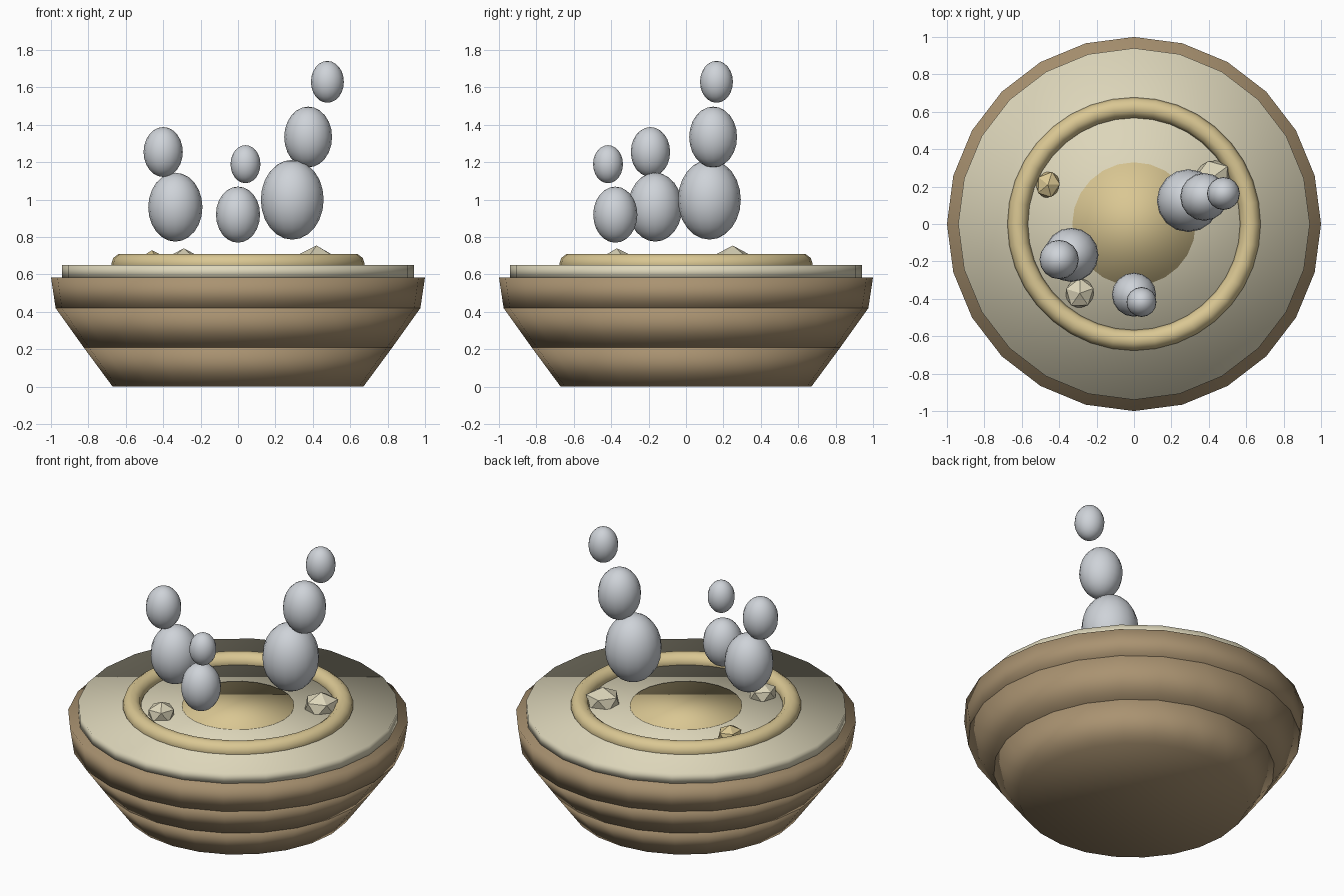
import bpy
from math import pi

cube = bpy.data.objects.get("Cube")
if cube:
    bpy.data.objects.remove(cube, do_unlink=True)


def material(name, rgb):
    m = bpy.data.materials.new(name)
    m.use_nodes = True
    m.diffuse_color = (*rgb, 1)
    m.node_tree.nodes["Principled BSDF"].inputs["Base Color"].default_value = (*rgb, 1)
    return m


earth = material("earth brown", (0.40, 0.29, 0.165))
sand = material("pale sand", (0.72, 0.67, 0.49))
gold = material("sandy gold", (0.70, 0.57, 0.29))
steam = material("steam grey", (0.62, 0.65, 0.69))


def finish(name, mat, smooth=True):
    obj = bpy.context.object
    obj.name = name
    obj.data.materials.append(mat)
    if smooth:
        bpy.ops.object.shade_smooth()
    return obj


def layer(name, mat, r_low, r_high, z_low, z_high):
    bpy.ops.mesh.primitive_cone_add(vertices=24, radius1=r_low, radius2=r_high,
                                    depth=z_high - z_low,
                                    location=(0, 0, (z_low + z_high) / 2))
    return finish(name, mat)


# Stacked ground layers, each a closed smooth drum
layer("lower_layer", earth, 0.67, 0.825, 0, 0.21)
layer("middle_layer", earth, 0.825, 0.975, 0.21, 0.42)
layer("upper_layer", earth, 0.975, 1.0, 0.42, 0.585)
layer("top_plate", sand, 0.94, 0.94, 0.58, 0.65)
layer("centre_pool", gold, 0.33, 0.33, 0.62, 0.657)

# Raised ring around the pool
bpy.ops.mesh.primitive_torus_add(major_radius=0.622, minor_radius=0.055,
                                 major_segments=36, minor_segments=10,
                                 location=(0, 0, 0.657))
finish("raised_ring", gold)

# Faceted stones inside the ring
stones = [
    ("left_stone", gold, (-0.46, 0.21, 0.67), (0.08, 0.07, 0.06), 0.4),
    ("front_stone", sand, (-0.29, -0.37, 0.67), (0.085, 0.09, 0.07), 0.9),
    ("right_stone", sand, (0.42, 0.25, 0.67), (0.11, 0.10, 0.085), 0.2),
]
for name, mat, place, size, turn in stones:
    bpy.ops.mesh.primitive_ico_sphere_add(subdivisions=1, radius=1, location=place,
                                          rotation=(0, 0, turn * pi))
    finish(name, mat, smooth=False).scale = size

# Steam puffs rising in three columns: x, y, z, radius
columns = {
    "right_steam": [(0.29, 0.125, 1.0, 0.168), (0.375, 0.145, 1.335, 0.128),
                    (0.478, 0.163, 1.63, 0.088)],
    "left_steam": [(-0.335, -0.165, 0.96, 0.145), (-0.40, -0.19, 1.255, 0.105)],
    "front_steam": [(0, -0.378, 0.92, 0.118), (0.04, -0.417, 1.19, 0.08)],
}
for name, puffs in columns.items():
    for i, (x, y, z, r) in enumerate(puffs, 1):
        bpy.ops.mesh.primitive_uv_sphere_add(segments=16, ring_count=12, radius=r,
                                             location=(x, y, z))
        finish(f"{name}_puff_{i}", steam).scale.z = 1.27
